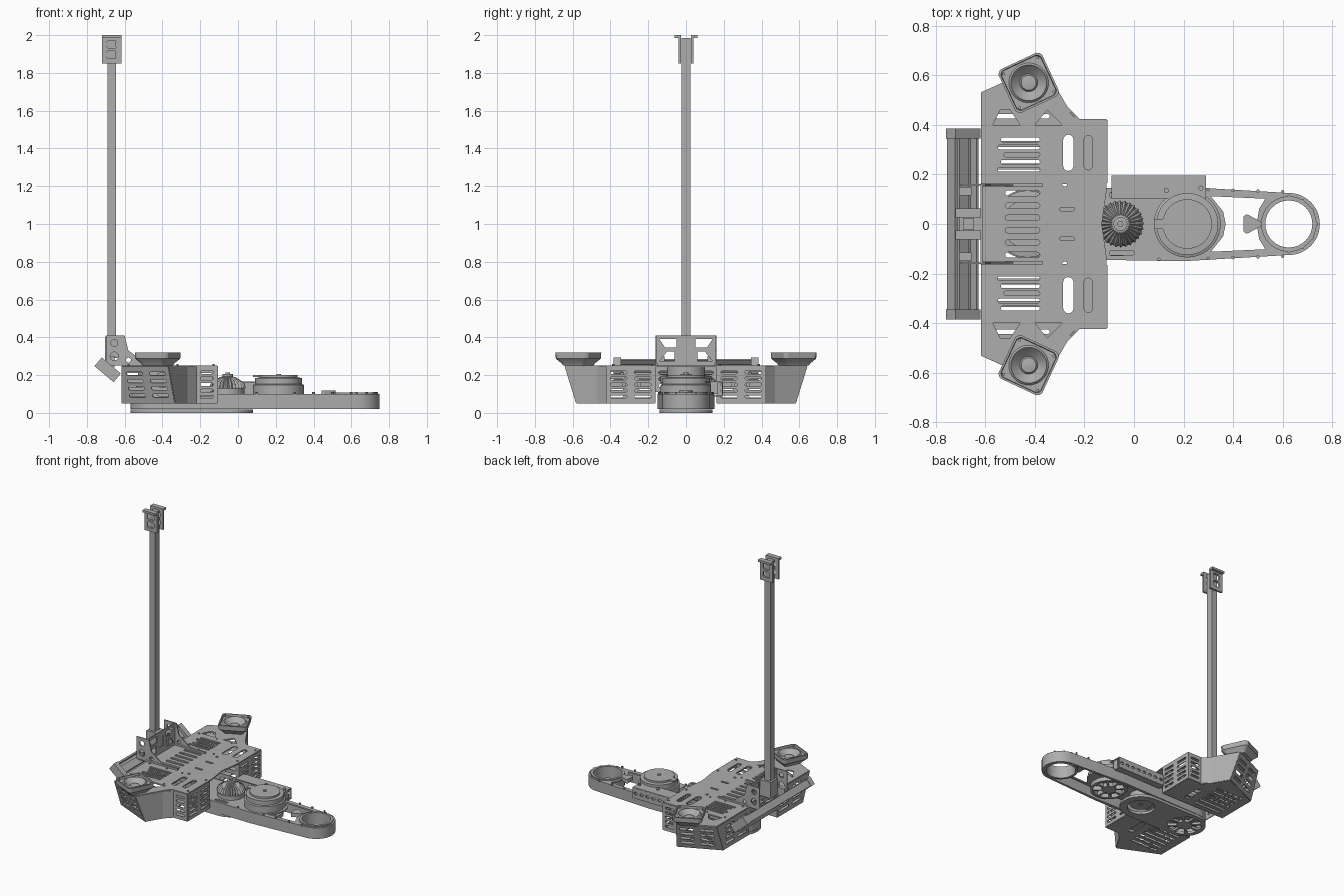
import bpy, bmesh, math
from math import cos, sin, pi, radians
from mathutils import Matrix, Vector
from mathutils.geometry import convex_hull_2d

if "Cube" in bpy.data.objects:
    bpy.data.objects.remove(bpy.data.objects["Cube"])

GREY = (0.42, 0.42, 0.42, 1)
mat = bpy.data.materials.new("machine_grey")
mat.use_nodes = True
mat.diffuse_color = GREY
bsdf = next(n for n in mat.node_tree.nodes if n.type == "BSDF_PRINCIPLED")
bsdf.inputs["Base Color"].default_value = GREY


def finish(name, bm, mirror=False):
    bmesh.ops.remove_doubles(bm, verts=bm.verts, dist=0.0001)
    bmesh.ops.recalc_face_normals(bm, faces=bm.faces)
    me = bpy.data.meshes.new(name)
    bm.to_mesh(me)
    bm.free()
    me.materials.clear()
    me.materials.append(mat)
    me.shade_smooth()
    me.set_sharp_from_angle(angle=radians(30))
    ob = bpy.data.objects.new(name, me)
    bpy.context.collection.objects.link(ob)
    if mirror:
        mod = ob.modifiers.new("mirror", "MIRROR")
        mod.use_axis = (False, True, False)
        mod.use_mirror_merge = False


def hull(*circles, n=32):
    """Outline wrapped around circles given as (x, y, radius)."""
    pts = [Vector((x + r * cos(2 * pi * i / n), y + r * sin(2 * pi * i / n)))
           for x, y, r in circles for i in range(n)]
    return [tuple(pts[i]) for i in convex_hull_2d(pts)]


def slot(x0, x1, y, r):
    return hull((x0 + r, y, r), (x1 - r, y, r), n=12)


def rect(x0, x1, y0, y1):
    return [(x0, y0), (x1, y0), (x1, y1), (x0, y1)]


def plate(name, outline, holes, M, t, mirror=False):
    """Flat sheet with cut-outs, thickness t centred on the plane of M."""
    cu = bpy.data.curves.new(name, "CURVE")
    cu.dimensions, cu.fill_mode, cu.extrude = "2D", "BOTH", t / 2
    for loop in [outline] + holes:
        sp = cu.splines.new("POLY")
        sp.points.add(len(loop) - 1)
        for p, (x, y) in zip(sp.points, loop):
            p.co = (x, y, 0, 1)
        sp.use_cyclic_u = True
    ob = bpy.data.objects.new(name, cu)
    bpy.context.collection.objects.link(ob)
    me = bpy.data.meshes.new_from_object(ob.evaluated_get(bpy.context.evaluated_depsgraph_get()))
    bm = bmesh.new()
    bm.from_mesh(me)
    bm.transform(M)
    bpy.data.objects.remove(ob)
    bpy.data.curves.remove(cu)
    bpy.data.meshes.remove(me)
    finish(name, bm, mirror)


def flat(name, outline, holes, z0, z1, mirror=False):
    plate(name, outline, holes, Matrix.Translation((0, 0, (z0 + z1) / 2)), z1 - z0, mirror)


def box(name, x0, x1, y0, y1, z0, z1, mirror=False):
    flat(name, rect(x0, x1, y0, y1), [], z0, z1, mirror)


def frame(o, u, v):
    u, v = Vector(u).normalized(), Vector(v).normalized()
    return Matrix.Translation(o) @ Matrix((u, v, u.cross(v))).transposed().to_4x4()


def wall(name, a, b, c, d, rows=0, cols=1, mirror=True):
    """Slotted panel through bottom corners a, b and top corners c, d."""
    a, b, c, d = map(Vector, (a, b, c, d))
    u = (b - a).normalized()
    v = ((d - a) - (d - a).dot(u) * u).normalized()
    quad = [((p - a).dot(u), (p - a).dot(v)) for p in (a, b, c, d)]
    x0, x1, h = max(0, quad[3][0]), min(quad[1][0], quad[2][0]), quad[2][1]
    w, holes = (x1 - x0) / cols, []
    for i in range(cols):
        for j in range(rows):
            holes.append(slot(x0 + w * i + 0.02, x0 + w * (i + 1) - 0.02,
                              h * (j + 1) / (rows + 1), h * 0.24 / (rows + 1)))
    plate(name, quad, holes, frame(a, u, v), 0.006, mirror)


def loft(name, centres, levels, n=48, rot=0, mirror=False):
    """Stack of rings (radius, z, kind): 0 round, 1 clipped square, 2 toothed."""
    bm = bmesh.new()
    for cx, cy in centres:
        rings = []
        for r, z, kind in levels:
            ring = []
            for i in range(n):
                a = 2 * pi * i / n
                k = r
                if kind == 1:
                    k = r * min(1.32, 1 / max(abs(cos(a)), abs(sin(a))))
                elif kind == 2 and i % 2:
                    k = r * 0.84
                ring.append(bm.verts.new((cx + k * cos(a + rot), cy + k * sin(a + rot), z)))
            rings.append(ring)
        for lo, hi in zip(rings, rings[1:]):
            for i in range(n):
                j = (i + 1) % n
                bm.faces.new((lo[i], lo[j], hi[j], hi[i]))
        bm.faces.new(rings[0][::-1])
        bm.faces.new(rings[-1])
    finish(name, bm, mirror)


def drum(name, x, y, r, z0, z1, mirror=False):
    loft(name, [(x, y)], [(r, z0, 0), (r, z1, 0)], mirror=mirror)


# Chassis deck: half outline reflected into a full one
half = [(-0.13, 0), (-0.11, 0.14), (-0.11, 0.42), (-0.22, 0.42), (-0.25, 0.44),
        (-0.27, 0.47), (-0.37, 0.64), (-0.615, 0.53)]
deck = half + [(x, -y) for x, y in reversed(half[1:])]
holes = [slot(-0.52, -0.38, -0.125 + 0.05 * i, 0.011) for i in range(6)]
for s in (1, -1):
    holes += [slot(-0.55 + 0.012 * (i % 3), -0.38, s * (0.22 + 0.03 * i), 0.009) for i in range(5)]
    holes += [hull((x, s * 0.235, r), (x, s * 0.34, r), n=12) for x, r in ((-0.265, 0.021), (-0.185, 0.017))]
    holes += [[(-0.57, s * 0.4), (-0.46, s * 0.4), (-0.5, s * 0.46), (-0.54, s * 0.46)],
              [(-0.4, s * 0.4), (-0.29, s * 0.4), (-0.35, s * 0.46)]]
    holes += [slot(-0.29, -0.27, s * 0.16, 0.008), slot(-0.3, -0.24, s * 0.06, 0.007)]
flat("deck", deck, holes, 0.243, 0.252)

# Side pods: floor and slotted walls
floor = [(-0.11, 0.165), (-0.11, 0.42), (-0.22, 0.42), (-0.27, 0.47),
         (-0.335, 0.58), (-0.615, 0.454), (-0.615, 0.165)]
floor_holes = [hull((-0.265, 0.235, 0.021), (-0.265, 0.34, 0.021), n=12)]
floor_holes += [slot(-0.56, -0.34, 0.21 + 0.045 * i, 0.01) for i in range(6)]
flat("pod_floor", floor, floor_holes, 0.05, 0.057, True)
B, T = 0.053, 0.247
wall("pod_end_wall", (-0.11, 0.165, B), (-0.11, 0.42, B), (-0.11, 0.42, T), (-0.11, 0.165, T), 5, 2)
wall("pod_side_wall", (-0.11, 0.42, B), (-0.22, 0.42, B), (-0.22, 0.42, T), (-0.11, 0.42, T), 5)
wall("pod_corner_wall", (-0.22, 0.42, B), (-0.27, 0.47, B), (-0.27, 0.47, T), (-0.22, 0.42, T))
wall("wing_inner_wall", (-0.27, 0.47, B), (-0.335, 0.58, B), (-0.37, 0.64, T), (-0.27, 0.47, T))
wall("wing_outer_wall", (-0.335, 0.58, B), (-0.615, 0.454, B), (-0.615, 0.53, T), (-0.37, 0.64, T), 4, 2)
wall("back_wall", (-0.615, 0.165, B), (-0.615, 0.454, B), (-0.615, 0.53, T), (-0.615, 0.165, T), 4, 2)
wall("pod_inner_wall", (-0.11, 0.165, B), (-0.615, 0.165, B), (-0.615, 0.165, T), (-0.11, 0.165, T), 3, 3)
wall("back_centre_wall", (-0.615, -0.165, 0.11), (-0.615, 0.165, 0.11), (-0.615, 0.165, T),
     (-0.615, -0.165, T), 3, 2, False)
plate("pod_fan", hull((0.29, 0.15, 0.05)), [hull((0.29, 0.15, 0.03))],
      frame((-0.125, 0, 0), (0, 1, 0), (0, 0, 1)), 0.02, True)
loft("deck_bolt", [(x, y) for x in (-0.58, -0.44, -0.32, -0.13) for y in (0.18, 0.385)],
     [(0.006, 0.25, 0), (0.006, 0.258, 0)], 8, mirror=True)

# Corner speakers
loft("corner_speaker", [(-0.425, 0.57)],
     [(0.064, 0.25, 1), (0.07, 0.262, 1), (0.095, 0.287, 1), (0.097, 0.32, 1), (0.089, 0.32, 1),
      (0.087, 0.306, 1), (0.08, 0.306, 0), (0.072, 0.314, 0), (0.066, 0.306, 0), (0.036, 0.28, 0),
      (0.03, 0.288, 0), (0.008, 0.292, 0)], 64, radians(25), True)
loft("speaker_screw", [(-0.425 + 0.108 * cos(radians(70 + 90 * i)), 0.57 + 0.108 * sin(radians(70 + 90 * i)))
                       for i in range(4)], [(0.006, 0.3, 0), (0.006, 0.316, 0)], 8, mirror=True)

# Long arm: rim, skin and end ring
rim = hull((-0.43, 0, 0.14), (0.2, 0, 0.15), (0.625, 0, 0.125), n=64)
inner = hull((-0.43, 0, 0.12), (0.2, 0, 0.13), (0.625, 0, 0.112), n=64)
flat("arm_rim", rim, [inner], 0.02, 0.09)
window = [(0.31, -0.112), (0.36, -0.05), (0.37, 0), (0.36, 0.05), (0.31, 0.112),
          (0.53, 0.102), (0.505, 0.06), (0.495, 0), (0.505, -0.06), (0.53, -0.102)]
flat("arm_skin", rim, [window, hull((0.625, 0, 0.095)), slot(-0.1, 0, 0.117, 0.011),
                       slot(-0.1, 0, -0.117, 0.011)], 0.09, 0.1)
flat("end_ring", hull((0.625, 0, 0.112)), [hull((0.625, 0, 0.095))], 0.022, 0.108)
flat("window_bridge", hull((0.455, 0.025, 0.013), (0.455, -0.025, 0.013), (0.5, 0, 0.015)), [], 0.09, 0.118)
loft("arm_bolt", [(x, s * (0.142 - 0.03 * max(0, x - 0.2))) for x in (0.1, 0.3, 0.4, 0.5, 0.6) for s in (1, -1)]
     + [(0.625 + 0.11 * cos(a * pi / 6), 0.11 * sin(a * pi / 6)) for a in range(-3, 4)],
     [(0.007, 0.098, 0), (0.007, 0.11, 0)], 8)

# Pulley on the arm and the wheels inside it
loft("pulley", [(0.215, 0)], [(0.135, 0.095, 0), (0.135, 0.148, 0), (0.125, 0.152, 0), (0.125, 0.185, 0),
                              (0.1, 0.187, 0), (0.1, 0.2, 0), (0.012, 0.2, 0), (0.012, 0.206, 0)])
box("pulley_tab", 0.08, 0.2, -0.02, 0.02, 0.19, 0.2)


def spoked(cx, r):
    """Wedge openings between spokes of a wheel."""
    out = []
    for i in range(8):
        a0, a1 = 2 * pi * (i + 0.12) / 8, 2 * pi * (i + 0.88) / 8
        out.append([(cx + q * r * cos(a), q * r * sin(a)) for q, a in
                    ((0.4, a0), (0.85, a0), (0.87, (a0 + a1) / 2), (0.85, a1), (0.4, a1))])
    return out


flat("inner_wheel", hull((0.215, 0, 0.122)), spoked(0.215, 0.122), 0.03, 0.06)

# Bevel gear
loft("bevel_gear", [(-0.055, 0)], [(0.09, 0.1, 0), (0.09, 0.13, 0), (0.096, 0.135, 2), (0.088, 0.16, 2),
                                   (0.04, 0.19, 2), (0.028, 0.192, 0), (0.028, 0.205, 0)], 56)
loft("gear_shaft", [(-0.055, 0)], [(0.012, 0.02, 0), (0.012, 0.215, 0)], 16)

# Slotted housing beside the pulley
flat("housing_lid", rect(-0.09, 0.29, 0.1, 0.195), [], 0.16, 0.167)
wall("housing_wall", (-0.09, 0.193, 0.09), (0.29, 0.193, 0.09), (0.29, 0.193, 0.163), (-0.09, 0.193, 0.163), 1, 8, False)
box("housing_core", -0.085, 0.285, 0.13, 0.17, 0.1, 0.16)
flat("housing_base", rect(-0.09, 0.29, 0.13, 0.195), [], 0.088, 0.096)
loft("housing_bolt", [(0.13, 0.135), (0.27, 0.145)], [(0.01, 0.165, 0), (0.01, 0.178, 0)], 12)

# Turntable under the deck and bottom belt plate
loft("turntable", [(-0.43, 0)], [(0.14, 0.1, 0), (0.14, 0.115, 0), (0.11, 0.118, 0), (0.11, 0.155, 0),
                                 (0.135, 0.16, 0), (0.135, 0.195, 0), (0.1, 0.2, 0), (0.1, 0.243, 0)])
flat("belt_plate", hull((-0.43, 0, 0.14), (-0.06, 0, 0.14), n=48),
     spoked(-0.43, 0.13) + [hull((-0.06, 0, 0.09))], 0, 0.018)
drum("belt_hub", -0.06, 0, 0.075, 0.025, 0.09)
drum("turntable_hub", -0.43, 0, 0.1, 0.03, 0.09)

# Mast bracket
plate("bracket_face", rect(-0.16, 0.16, 0.25, 0.41),
      [rect(-0.025, 0.025, 0.3, 0.37)]
      + [[(s * 0.05, 0.345), (s * 0.05, 0.39), (s * 0.14, 0.39), (s * 0.11, 0.345)] for s in (1, -1)]
      + [[(s * 0.06, 0.275), (s * 0.06, 0.325), (s * 0.1, 0.325), (s * 0.14, 0.275)] for s in (1, -1)],
      frame((-0.615, 0, 0), (0, 1, 0), (0, 0, 1)), 0.008)
plate("bracket_cheek", [(-0.7, 0.25), (-0.7, 0.41), (-0.6, 0.41), (-0.58, 0.33), (-0.47, 0.25)],
      [hull((-0.655, 0.37, 0.018)), hull((-0.655, 0.3, 0.022)), hull((-0.58, 0.28, 0.013))],
      frame((0, 0.157, 0), (1, 0, 0), (0, 0, 1)), 0.008, True)
box("deck_rail", -0.62, -0.37, 0.15, 0.163, 0.25, 0.264, True)
box("mast_socket", -0.705, -0.615, -0.04, 0.04, 0.29, 0.405)
box("hinge_block", -0.705, -0.655, 0.115, 0.15, 0.24, 0.3, True)

# Mast and its head
box("mast", -0.69, -0.645, -0.024, 0.024, 0.3, 1.985)
plate("head_plate", rect(-0.72, -0.618, 1.85, 2.0),
      [hull((-0.683, z, 0.012), (-0.655, z, 0.012), (-0.683, z + 0.018, 0.012), (-0.655, z + 0.018, 0.012), n=16)
       for z in (1.887, 1.942)], frame((0, 0.034, 0), (1, 0, 0), (0, 0, 1)), 0.014, True)
box("head_flange", -0.72, -0.618, 0.027, 0.062, 1.985, 2.0, True)

# Tilted channel across the back, with end caps
tilt = Matrix.Translation((-0.69, 0, 0.228)) @ Matrix.Rotation(radians(40), 4, "Y") @ frame((0, 0, 0), (1, 0, 0), (0, 0, 1))
channel = [(-0.062, -0.026), (0.062, -0.026), (0.062, 0.024), (0.05, 0.024),
           (0.05, -0.012), (-0.05, -0.012), (-0.05, 0.024), (-0.062, 0.024)]
plate("back_channel", channel, [], tilt, 0.74)
plate("channel_core", rect(-0.03, 0.02, -0.014, 0.012), [], tilt, 0.7)
plate("channel_cap", rect(-0.066, 0.066, -0.03, 0.03), [], Matrix.Translation((0, 0.365, 0)) @ tilt, 0.04, True)
